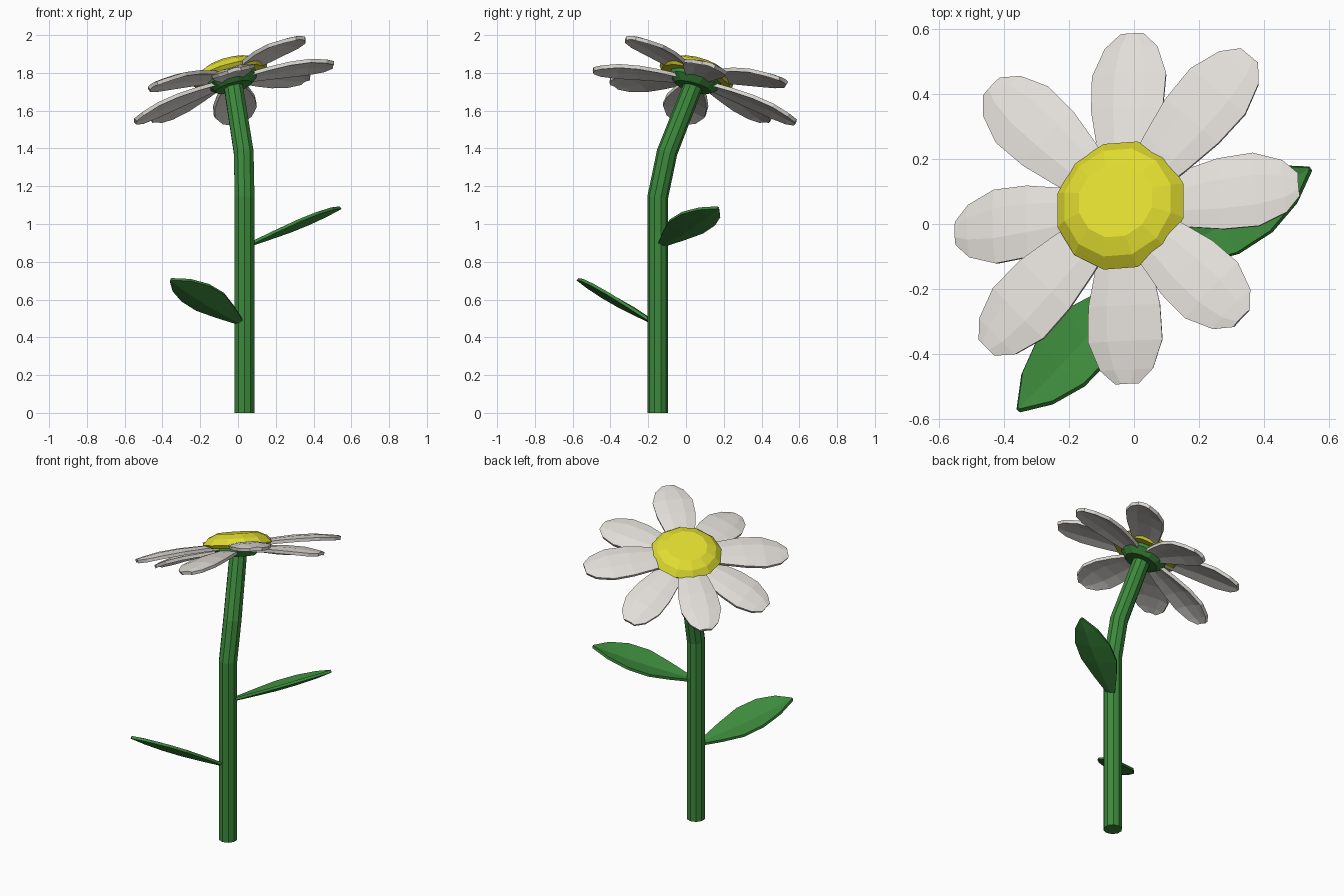
import bpy, math
from mathutils import Vector

if "Cube" in bpy.data.objects:
    bpy.data.objects.remove(bpy.data.objects["Cube"])

def material(name, rgb):
    m = bpy.data.materials.new(name)
    m.diffuse_color = (*rgb, 1)
    m.use_nodes = True
    m.node_tree.nodes["Principled BSDF"].inputs["Base Color"].default_value = m.diffuse_color
    return m

GREEN = material("green", (0.045, 0.25, 0.045))
WHITE = material("white", (0.75, 0.72, 0.68))
YELLOW = material("yellow", (0.75, 0.72, 0.03))

def add_mesh(name, verts, faces, mat):
    me = bpy.data.meshes.new(name)
    me.from_pydata([tuple(v) for v in verts], [], faces)
    me.update()
    me.materials.append(mat)
    ob = bpy.data.objects.new(name, me)
    bpy.context.collection.objects.link(ob)
    return ob

def tube(name, rings, sides, mat):
    """Capped loft through rings of (centre, axis, radius)."""
    verts, faces = [], []
    for c, axis, r in rings:
        n = Vector(axis).normalized()
        u = (Vector((1, 0, 0)) - n * n.x).normalized()
        v = n.cross(u)
        for i in range(sides):
            a = 2 * math.pi * (i + 0.5) / sides
            verts.append(Vector(c) + r * (math.cos(a) * u + math.sin(a) * v))
    for k in range(len(rings) - 1):
        for i in range(sides):
            j = (i + 1) % sides
            faces.append((k * sides + i, k * sides + j,
                          (k + 1) * sides + j, (k + 1) * sides + i))
    faces.append(tuple(reversed(range(sides))))
    top = (len(rings) - 1) * sides
    faces.append(tuple(range(top, top + sides)))
    return add_mesh(name, verts, faces, mat)

def blade(name, root, tip, side, profile, columns, thick, mat):
    """Petal or leaf: profile of (t, half width, lift), columns of (across, lift)."""
    root, tip, side = Vector(root), Vector(tip), Vector(side)
    up = (tip - root).cross(side).normalized()
    if up.z < 0:
        up = -up
    verts, faces, n = [], [], len(columns)
    for t, w, lift in profile:
        for s, h in columns:
            verts.append(root.lerp(tip, t) + side * w * s
                         + up * (lift + h * w))
    for k in range(len(profile) - 1):
        for i in range(n - 1):
            a = k * n + i
            faces.append((a, a + 1, a + n + 1, a + n))
    ob = add_mesh(name, verts, faces, mat)
    if ob.data.polygons[n].normal.dot(up) < 0:
        ob.data.flip_normals()
    mod = ob.modifiers.new("thickness", 'SOLIDIFY')
    mod.thickness = thick
    mod.offset = 0
    return ob

# Bent stem
tube("stem", [((0.035, -0.15, 0), (0, 0, 1), 0.055),
              ((0.035, -0.15, 1.14), (0, 0.1, 1), 0.055),
              ((0.03, -0.10, 1.38), (-0.08, 0.3, 1), 0.055),
              ((-0.028, 0.045, 1.75), (-0.16, 0.38, 1), 0.052)], 10, GREEN)

# Calyx and flower centre, both along the tilted head axis
N = Vector((-0.28, 0.29, 1)).normalized()
HEAD = Vector((-0.035, 0.05, 1.77))
tube("calyx", [(HEAD - N * 0.05, N, 0.10), (HEAD - N * 0.015, N, 0.14),
               (HEAD + N * 0.01, N, 0.14)], 12, GREEN)
tube("flower_centre", [(HEAD + N * 0.005, N, 0.19), (HEAD + N * 0.025, N, 0.208),
                       (HEAD + N * 0.06, N, 0.175),
                       (HEAD + N * 0.085, N, 0.12)], 12, YELLOW)

# Eight petals: odd ones form the upper ring
PETAL = [(0.1, 0.05, 0), (0.35, 0.088, 0.012), (0.56, 0.112, 0.018),
         (0.76, 0.116, 0.016), (0.92, 0.082, 0.006), (1, 0.035, 0)]
PETAL_COLS = [(-1, -0.10), (-0.45, 0.02), (0.35, 0.04), (1, -0.10)]
TIPS = [(0.505, 0.12, 1.845), (0.355, 0.515, 1.76), (-0.005, 0.58, 1.54),
        (-0.435, 0.42, 1.545), (-0.545, -0.03, 1.545), (-0.45, -0.38, 1.735),
        (-0.02, -0.49, 1.815), (0.33, -0.29, 1.985)]
for i, tip in enumerate(TIPS):
    root = HEAD + N * (0.015 if i % 2 else -0.005)
    side = N.cross(Vector(tip) - root).normalized()
    blade(f"petal_{i + 1}", root, tip, side, PETAL, PETAL_COLS, 0.02, WHITE)

# Two folded leaves
LEAF = [(0, 0.025, 0), (0.2, 0.07, 0), (0.42, 0.11, 0), (0.64, 0.108, 0),
        (0.84, 0.07, 0), (1, 0.006, 0)]
LEAF_COLS = [(-1, 0.12), (0, -0.14), (1, 0.12)]
blade("upper_leaf", (0.07, -0.125, 0.895), (0.54, 0.17, 1.085),
      Vector((0.54, -0.84, 0.28)).normalized(), LEAF, LEAF_COLS, 0.016, GREEN)
blade("lower_leaf", (0.005, -0.185, 0.485), (-0.355, -0.57, 0.705),
      Vector((0.72, -0.69, 0.40)).normalized(), LEAF, LEAF_COLS, 0.016, GREEN)
